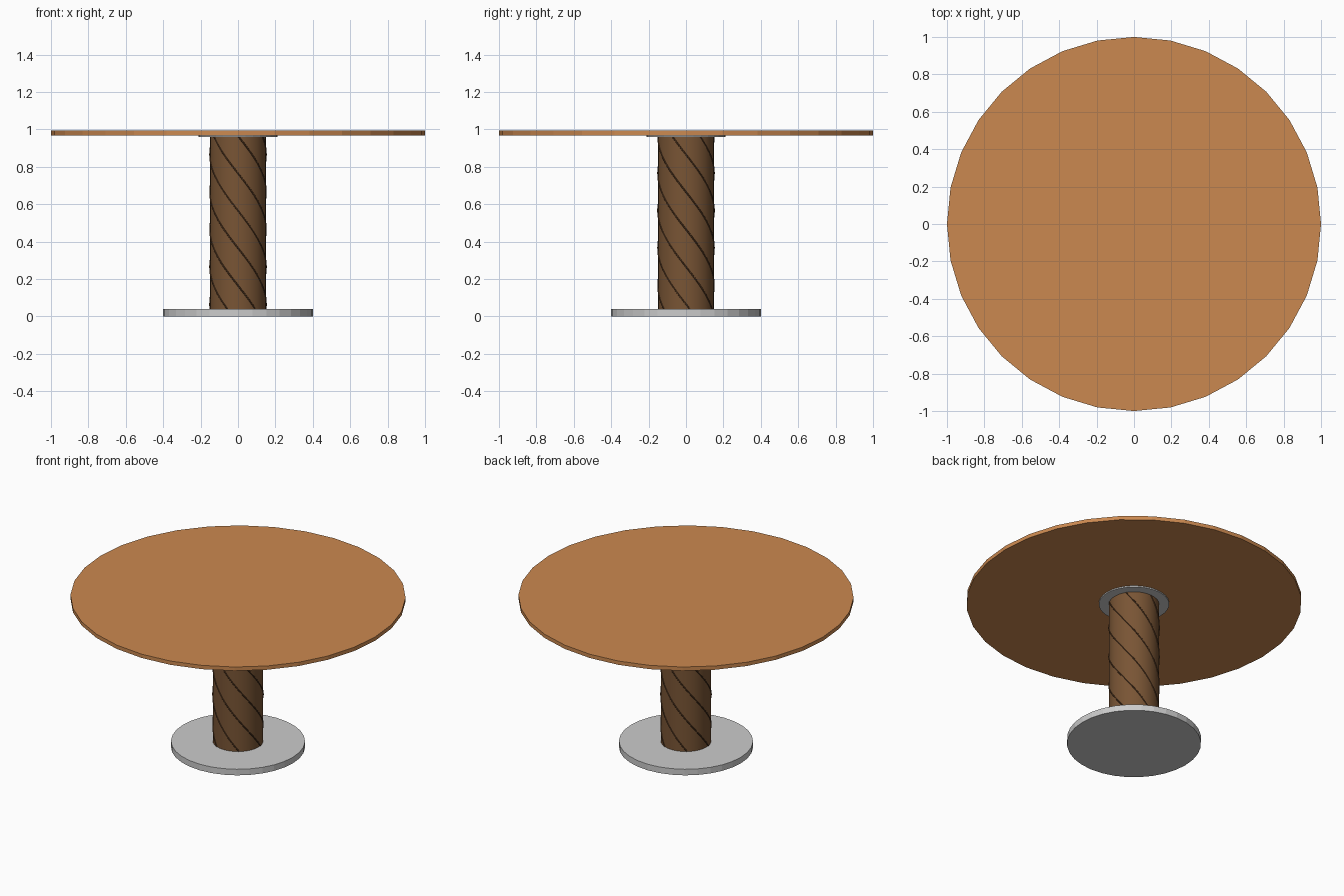
import bpy, math

if "Cube" in bpy.data.objects:
    bpy.data.objects.remove(bpy.data.objects["Cube"])

def material(name, rgb):
    m = bpy.data.materials.new(name)
    m.diffuse_color = (*rgb, 1)
    m.use_nodes = True
    m.node_tree.nodes["Principled BSDF"].inputs["Base Color"].default_value = m.diffuse_color
    return m

def disc(name, radius, z0, z1, mat=None):
    bpy.ops.mesh.primitive_cylinder_add(vertices=32, radius=radius, depth=z1 - z0,
                                        location=(0, 0, (z0 + z1) / 2))
    ob = bpy.context.object
    ob.name = name
    if mat:
        ob.data.materials.append(mat)
    return ob

top_wood = material("top_wood", (0.60, 0.25, 0.08))
post_wood = material("post_wood", (0.19, 0.09, 0.035))
cord_dark = material("cord_dark", (0.10, 0.045, 0.018))

# Base, pedestal, mounting plate and round top
disc("base", 0.40, 0.0, 0.04)
column = disc("column", 0.15, 0.04, 0.96, post_wood)
bpy.ops.object.shade_smooth_by_angle()
disc("mounting_plate", 0.21, 0.96, 0.97)
disc("tabletop", 1.0, 0.968, 0.993, top_wood)

# Six thin spiral ridges winding around the pedestal
STRANDS, PITCH, Z0, Z1, STEPS = 6, 1.2, 0.04, 0.96, 48
curve = bpy.data.curves.new("spiral_ridges", 'CURVE')
curve.dimensions = '3D'
curve.bevel_depth = 0.004
curve.bevel_resolution = 1
curve.use_fill_caps = True
for s in range(STRANDS):
    spline = curve.splines.new('POLY')
    spline.points.add(STEPS)
    for i, p in enumerate(spline.points):
        z = Z0 + (Z1 - Z0) * i / STEPS
        a = 2 * math.pi * (s / STRANDS - (z - 0.065) / PITCH)
        p.co = (0.15 * math.cos(a), 0.15 * math.sin(a), z, 1)
ridges = bpy.data.objects.new("spiral_ridges", curve)
ridges.data.materials.append(cord_dark)
bpy.context.collection.objects.link(ridges)
